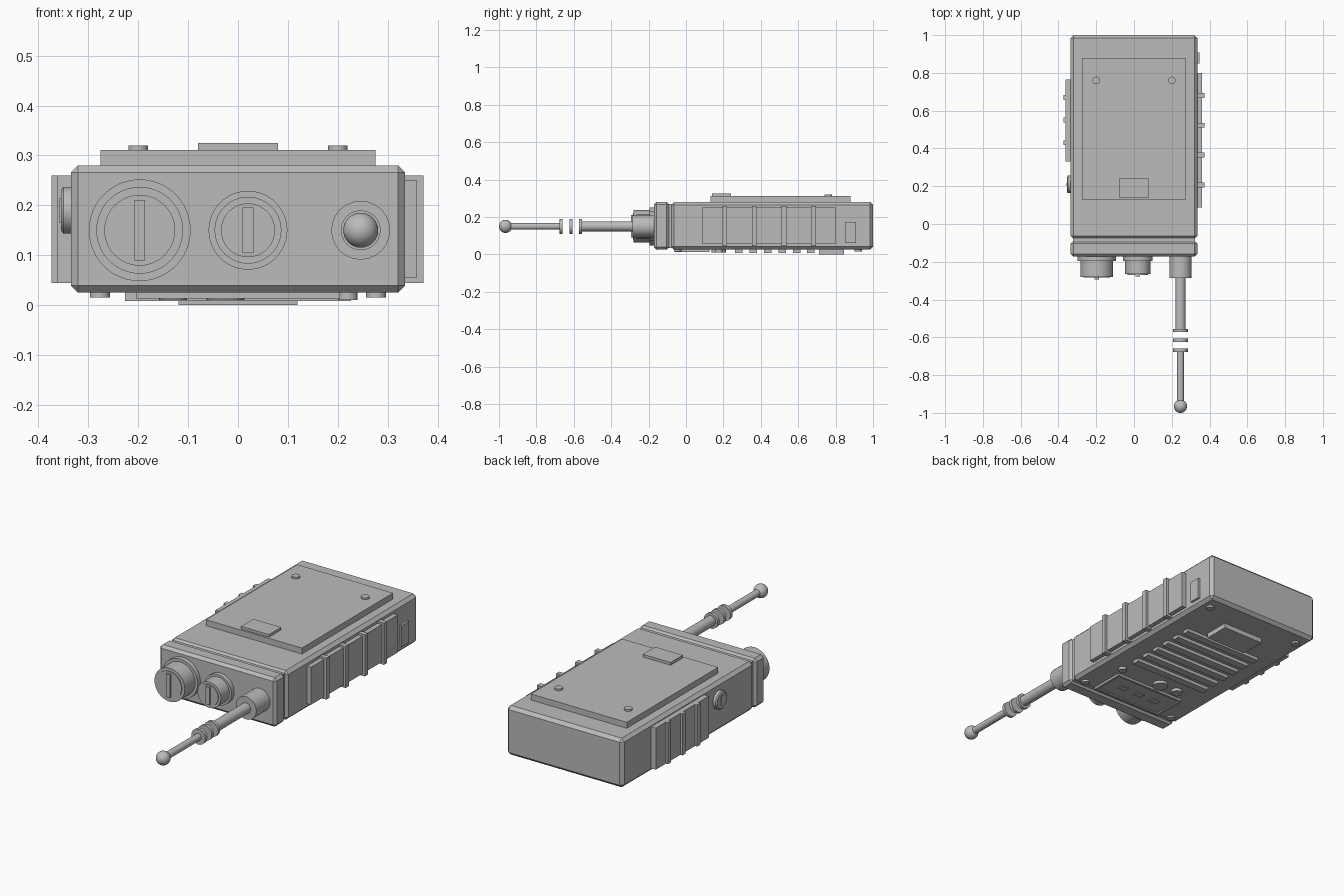
import bpy
import bmesh
from math import radians
from mathutils import Matrix, Vector

cube = bpy.data.objects.get("Cube")
if cube:
    bpy.data.objects.remove(cube, do_unlink=True)

grey = bpy.data.materials.new("plain grey")
grey.use_nodes = True
GREY = (0.5, 0.5, 0.5, 1)
grey.diffuse_color = GREY
grey.node_tree.nodes["Principled BSDF"].inputs["Base Color"].default_value = GREY


def finish(name, bm, smooth=False):
    mesh = bpy.data.meshes.new(name)
    bm.to_mesh(mesh)
    bm.free()
    mesh.materials.append(grey)
    ob = bpy.data.objects.new(name, mesh)
    bpy.context.collection.objects.link(ob)
    if smooth:
        bpy.ops.object.select_all(action="DESELECT")
        ob.select_set(True)
        bpy.context.view_layer.objects.active = ob
        bpy.ops.object.shade_smooth_by_angle(angle=radians(35))
    return ob


def box(name, x, y, z, bevel=0):
    """Box from (min, max) pairs, with optional flat chamfer."""
    bm = bmesh.new()
    bmesh.ops.create_cube(bm, size=1)
    for v in bm.verts:
        v.co = Vector([(a + b) / 2 + c * (b - a) for (a, b), c in zip((x, y, z), v.co)])
    if bevel:
        bmesh.ops.bevel(bm, geom=bm.edges[:], offset=bevel, segments=1,
                        affect="EDGES", profile=0.5)
    return finish(name, bm)


def lathe(name, origin, direction, profile, steps=40):
    """Spin (radius, distance) points around an axis from origin."""
    bm = bmesh.new()
    verts = [bm.verts.new((r, 0, d)) for r, d in profile]
    edges = [bm.edges.new(pair) for pair in zip(verts, verts[1:])]
    bmesh.ops.spin(bm, geom=verts + edges, cent=(0, 0, 0), axis=(0, 0, 1),
                   angle=radians(360), steps=steps)
    bmesh.ops.remove_doubles(bm, verts=bm.verts[:], dist=1e-5)
    bmesh.ops.recalc_face_normals(bm, faces=bm.faces[:])
    turn = Vector((0, 0, 1)).rotation_difference(Vector(direction)).to_matrix().to_4x4()
    bm.transform(Matrix.Translation(origin) @ turn)
    return finish(name, bm, True)


def disc(name, origin, direction, radius, height):
    return lathe(name, origin, direction, [(0, 0), (radius, 0), (radius, height), (0, height)], 24)


FRONT, DOWN, UP = (0, -1, 0), (0, 0, -1), (0, 0, 1)

# Casing: long body, end cap and the recessed seam between them
box("body", (-0.335, 0.335), (-0.08, 1), (0.025, 0.28), 0.016)
box("end_cap", (-0.335, 0.335), (-0.172, -0.09), (0.025, 0.28), 0.014)
box("seam", (-0.322, 0.322), (-0.1, -0.06), (0.035, 0.27))

# Battery cover with latch and screws
box("battery_cover", (-0.276, 0.276), (0.13, 0.88), (0.27, 0.311))
box("cover_latch", (-0.08, 0.08), (0.14, 0.24), (0.3, 0.325))
for x in (-0.2, 0.2):
    disc("cover_screw", (x, 0.76, 0.3), UP, 0.02, 0.02)

# Control knobs, each a flange, a grip and a raised pointer
for name, x, flange, grip, face, length in (
        ("volume_knob", -0.197, 0.102, 0.087, 0.071, 0.115),
        ("channel_knob", 0.02, 0.079, 0.067, 0.054, 0.1)):
    lathe(name, (x, -0.165, 0.15), FRONT,
          [(0, 0), (flange, 0), (flange, 0.03), (grip, 0.03), (grip, length),
           (face, length), (face, length + 0.004), (0, length + 0.004)], 48)
    end = -0.165 - length
    box(name + "_pointer", (x - 0.011, x + 0.011), (end - 0.014, end),
        (0.15 - face * 0.85, 0.15 + face * 0.85))

# Antenna: socket, thick rod, three separate rings, thin rod and ball tip
AX = 0.246
disc("antenna_socket", (AX, -0.16, 0.15), FRONT, 0.059, 0.125)
disc("antenna_lower_rod", (AX, -0.28, 0.15), FRONT, 0.027, 0.28)
for y in (-0.555, -0.607, -0.66):
    disc("antenna_ring", (AX, y, 0.15), FRONT, 0.04, 0.017)
disc("antenna_upper_rod", (AX, -0.67, 0.15), FRONT, 0.018, 0.28)
ball = bmesh.new()
bmesh.ops.create_uvsphere(ball, u_segments=32, v_segments=16, radius=0.035)
bmesh.ops.translate(ball, verts=ball.verts[:], vec=(AX, -0.965, 0.15))
finish("antenna_tip", ball, True)

# Side grips with ribs
box("left_grip", (0.33, 0.359), (0.087, 0.8), (0.055, 0.25))
for i in range(4):
    y = 0.207 + i * 0.158
    box("left_grip_rib", (0.33, 0.372), (y - 0.013, y + 0.013), (0.044, 0.26))
box("left_button", (0.33, 0.346), (0.85, 0.908), (0.06, 0.172))
box("right_grip", (-0.362, -0.33), (0.33, 0.765), (0.044, 0.26))
for y in (0.43, 0.55, 0.67):
    box("right_grip_rib", (-0.374, -0.33), (y - 0.013, y + 0.013), (0.044, 0.26))

# Round side button
lathe("right_button", (-0.33, 0.21, 0.19), (-1, 0, 0),
      [(0, 0), (0.047, 0), (0.047, 0.02), (0.04, 0.025), (0, 0.025)])
box("right_button_mark", (-0.358, -0.34), (0.202, 0.218), (0.165, 0.215))

# Underside: corner screws, speaker bars and raised plate
for x in (-0.277, 0.277):
    for y in (-0.045, 0.92):
        disc("corner_screw", (x, y, 0.03), DOWN, 0.02, 0.015)
for i in range(6):
    y = 0.283 + i * 0.077
    box("speaker_bar", (-0.227, 0.227), (y - 0.02, y + 0.02), (0.008, 0.03))
box("badge_plate", (-0.119, 0.119), (0.71, 0.845), (0, 0.03))

# Display panel: raised frame with small marks, and round buttons beside it
PX, Y0, Y1, T = 0.205, -0.06, 0.125, 0.012
for y in (Y0, Y1 - T):
    box("display_frame", (-PX, PX), (y, y + T), (0.013, 0.03))
for x in (-PX, PX - T):
    box("display_frame", (x, x + T), (Y0, Y1), (0.013, 0.03))
box("display", (-PX, PX), (Y0, Y1), (0.019, 0.03))
for x in (-0.1, 0.0, 0.1):
    box("display_mark", (x - 0.025, x + 0.025), (0.02, 0.05), (0.015, 0.03))
for x, radius in ((0.22, 0.02), (-0.025, 0.038), (-0.13, 0.028)):
    disc("panel_button", (x, 0.175, 0.03), DOWN, radius, 0.02)
